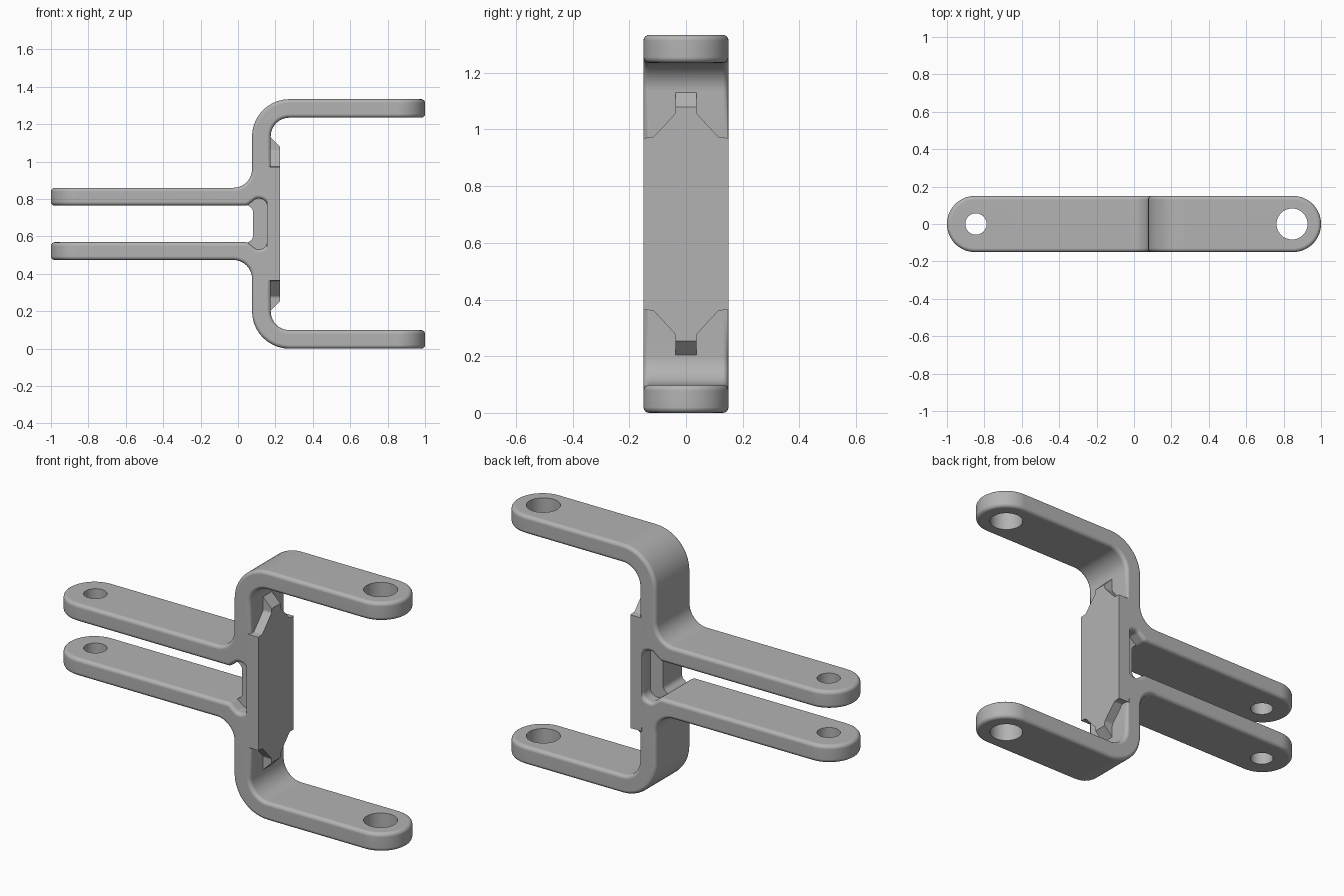
import bpy, bmesh, math
from mathutils import Vector

if "Cube" in bpy.data.objects:
    bpy.data.objects.remove(bpy.data.objects["Cube"])

MID = 0.667      # height of the symmetry plane
HALF = 0.15      # half width of the strap

grey = bpy.data.materials.new("plain_grey")
grey.use_nodes = True
grey.diffuse_color = (0.45, 0.45, 0.45, 1)
grey.node_tree.nodes["Principled BSDF"].inputs["Base Color"].default_value = (0.45, 0.45, 0.45, 1)


def rounded(corners, steps=10):
    """Turn (u, v, radius) corners into an outline with filleted corners."""
    out = []
    for i, (u, v, r) in enumerate(corners):
        p = Vector((u, v))
        if r == 0:
            out.append(p)
            continue
        a = (Vector(corners[i - 1][:2]) - p).normalized()
        b = (Vector(corners[(i + 1) % len(corners)][:2]) - p).normalized()
        half = a.angle(b) / 2
        centre = p + (a + b).normalized() * (r / math.sin(half))
        start = p + a * (r / math.tan(half)) - centre
        end = p + b * (r / math.tan(half)) - centre
        sweep = start.angle_signed(end)
        for k in range(steps + 1):
            t = -sweep * k / steps
            c, s = math.cos(t), math.sin(t)
            out.append(centre + Vector((c * start.x - s * start.y, s * start.x + c * start.y)))
    return out


def mirrored(upper):
    """Close a half outline by reflecting it across v = 0."""
    return upper + [(u, -v, r) for u, v, r in reversed(upper)]


def prism(name, outline, place, low, high):
    """Extrude an outline; place(u, v, w) maps it into space."""
    bm = bmesh.new()
    face = bm.faces.new([bm.verts.new(place(u, v, low)) for u, v in outline])
    new = bmesh.ops.extrude_face_region(bm, geom=[face])["geom"]
    shift = Vector(place(0, 0, high)) - Vector(place(0, 0, low))
    bmesh.ops.translate(bm, vec=shift, verts=[g for g in new if isinstance(g, bmesh.types.BMVert)])
    bmesh.ops.recalc_face_normals(bm, faces=bm.faces)
    mesh = bpy.data.meshes.new(name)
    bm.to_mesh(mesh)
    bm.free()
    mesh.materials.append(grey)
    obj = bpy.data.objects.new(name, mesh)
    bpy.context.collection.objects.link(obj)
    return obj


def cut(obj, tool, operation):
    mod = obj.modifiers.new("cut", "BOOLEAN")
    mod.object, mod.operation, mod.solver = tool, operation, "EXACT"
    bpy.context.view_layer.update()
    result = bpy.data.meshes.new_from_object(obj.evaluated_get(bpy.context.evaluated_depsgraph_get()))
    obj.modifiers.clear()
    obj.data = result
    bpy.data.objects.remove(tool)


def side(u, v, w):
    return (u, w, v + MID)


def plan(u, v, w):
    return (u, v, w)


def facing(u, v, w):
    return (w, u, v + MID)


def smooth(obj, angle):
    bpy.ops.object.select_all(action="DESELECT")
    obj.select_set(True)
    bpy.context.view_layer.objects.active = obj
    bpy.ops.object.shade_smooth_by_angle(angle=math.radians(angle))
    obj.modifiers.new("even shading", "WEIGHTED_NORMAL").keep_sharp = True


# Bracket body: fork arms, column and the two tail arms in one side profile
upper = [(0.155, 0.13, 0.04), (0.1, 0.137, 0.03), (0.05, 0.098, 0.03), (-1.2, 0.098, 0),
         (-1.2, 0.193, 0), (0.075, 0.193, 0.1), (0.075, 0.667, 0.2), (1.2, 0.667, 0),
         (1.2, 0.568, 0), (0.175, 0.568, 0.1), (0.175, 0.303, 0)]
body = prism("bracket_body", rounded(mirrored(upper)), side, -0.25, 0.25)

# Round the arm ends in plan
capsule = rounded([(x, y, HALF - 0.0001) for x, y in
                   ((-1, -HALF), (1, -HALF), (1, HALF), (-1, HALF))], 20)
cut(body, prism("end_cutter", capsule, plan, -0.5, 2), "INTERSECT")

# Soften the outer edges, leaving the seat of the plate sharp
bm = bmesh.new()
bm.from_mesh(body.data)
edges = []
for e in bm.edges:
    m = (e.verts[0].co + e.verts[1].co) / 2
    seat = abs(m.x - 0.175) < 0.005 and abs(m.z - MID) < 0.3
    if e.calc_face_angle(0) > 0.9 and not seat:
        edges.append(e)
bmesh.ops.bevel(bm, geom=edges, offset=0.02, offset_type="OFFSET", segments=4,
                profile=0.5, affect="EDGES", clamp_overlap=False)
bm.to_mesh(body.data)
bm.free()

# Pin holes through both pairs of arms
for x, r in ((0.845, 0.083), (-0.845, 0.057)):
    circle = [(x + r * math.cos(k * math.tau / 48), r * math.sin(k * math.tau / 48)) for k in range(48)]
    cut(body, prism("hole_cutter", circle, plan, -0.5, 2), "DIFFERENCE")
smooth(body, 35)

# Narrow rib closing the pocket between the tail arms
rib = prism("pocket_rib", rounded(mirrored([(0.17, 0.15, 0), (0.06, 0.13, 0), (0.045, 0.105, 0),
                                            (0.08, 0.08, 0.03)])), side, -0.08, 0.08)
smooth(rib, 35)

# Raised plate inside the fork, tapering to a neck at both ends
right_edge = [(0.037, 0.463, 0), (0.037, 0.39, 0.02), (0.115, 0.306, 0.01), (HALF, 0.303, 0)]
half_up = right_edge + [(-u, v, r) for u, v, r in reversed(right_edge)]
outline = right_edge[::-1] + [(-u, v, r) for u, v, r in right_edge]
outline = outline + [(u, -v, r) for u, v, r in reversed(outline)]
plate = prism("fork_plate", rounded(outline, 5), facing, 0.16, 0.225)
bm = bmesh.new()
bm.from_mesh(plate.data)
for s in (1, -1):
    cutline = bmesh.ops.bisect_plane(bm, geom=bm.verts[:] + bm.edges[:] + bm.faces[:],
                                     plane_co=(0.225, 0, MID + s * 0.413), plane_no=(1, 0, s),
                                     clear_outer=True)["geom_cut"]
    bmesh.ops.holes_fill(bm, edges=[g for g in cutline if isinstance(g, bmesh.types.BMEdge)])
bmesh.ops.recalc_face_normals(bm, faces=bm.faces)
bm.to_mesh(plate.data)
bm.free()
smooth(plate, 30)
